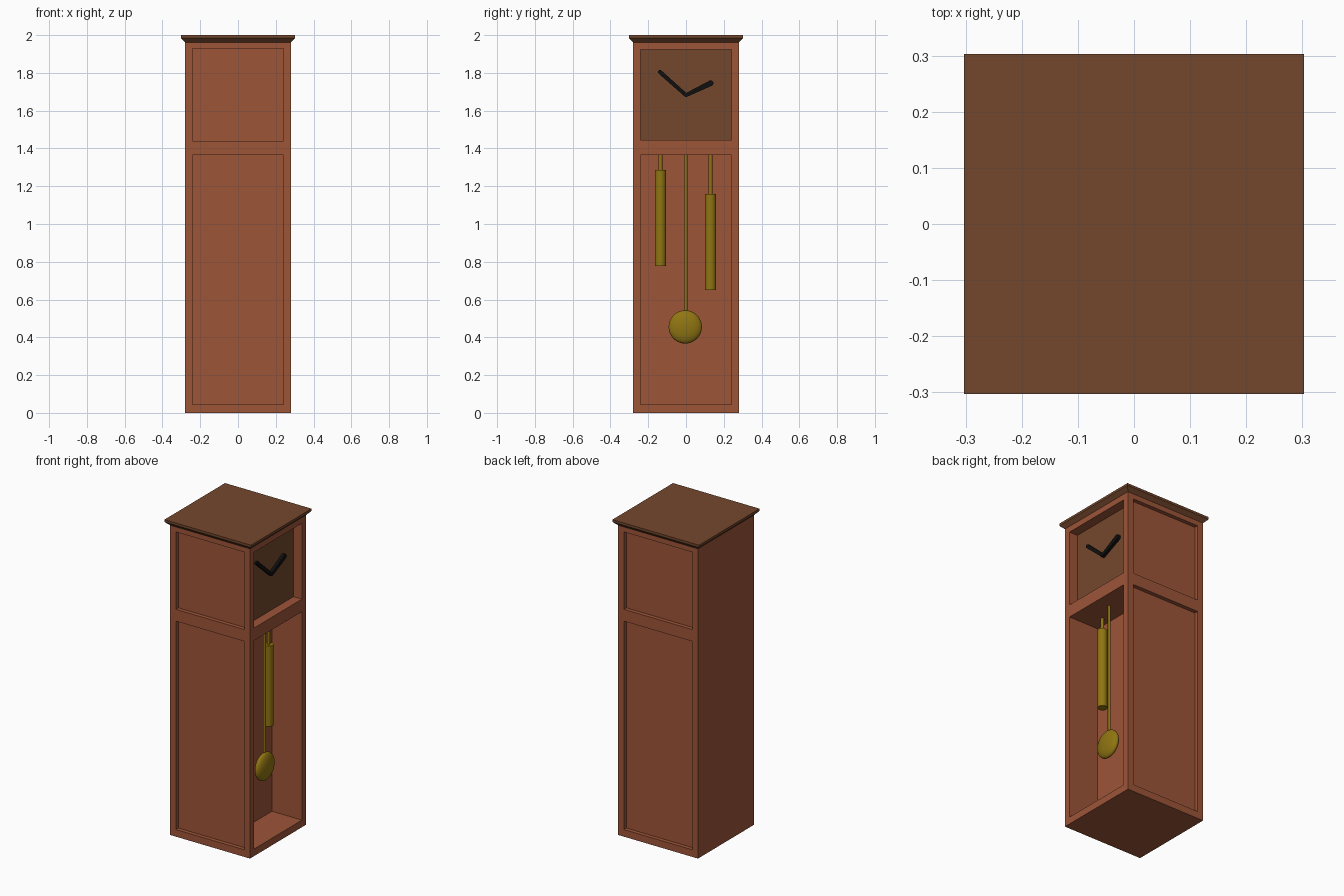
import bpy, bmesh, math
from mathutils import Vector

if "Cube" in bpy.data.objects:
    bpy.data.objects.remove(bpy.data.objects["Cube"])


def material(name, rgb):
    m = bpy.data.materials.new(name)
    m.diffuse_color = (*rgb, 1)
    m.use_nodes = True
    m.node_tree.nodes["Principled BSDF"].inputs["Base Color"].default_value = m.diffuse_color
    return m


WOOD = material("red_wood", (0.34, 0.09, 0.039))
DARK = material("dark_brown_wood", (0.175, 0.064, 0.027))
BRASS = material("brass", (0.28, 0.18, 0.006))
BLACK = material("black", (0.005, 0.005, 0.005))


def finish(name, bm, mat, smooth=False):
    bmesh.ops.recalc_face_normals(bm, faces=bm.faces[:])
    me = bpy.data.meshes.new(name)
    bm.to_mesh(me)
    bm.free()
    me.materials.append(mat)
    ob = bpy.data.objects.new(name, me)
    bpy.context.collection.objects.link(ob)
    bpy.ops.object.select_all(action='DESELECT')
    ob.select_set(True)
    bpy.context.view_layer.objects.active = ob
    if smooth:
        bpy.ops.object.shade_smooth_by_angle(angle=math.radians(35))
    return ob


def add_box(bm, x0, x1, y0, y1, z0, z1):
    vs = bmesh.ops.create_cube(bm, size=1)["verts"]
    for v in vs:
        v.co = Vector((x1 if v.co.x > 0 else x0,
                       y1 if v.co.y > 0 else y0,
                       z1 if v.co.z > 0 else z0))


def box(name, mat, *dims):
    bm = bmesh.new()
    add_box(bm, *dims)
    return finish(name, bm, mat)


def rod(name, mat, x, y, z0, z1, r, sides=32):
    bm = bmesh.new()
    bmesh.ops.create_cone(bm, cap_ends=True, segments=sides,
                          radius1=r, radius2=r, depth=z1 - z0)
    bmesh.ops.translate(bm, verts=bm.verts[:], vec=(x, y, (z0 + z1) / 2))
    return finish(name, bm, mat, True)


# cabinet: one block with recessed side panels, dial niche and pendulum niche
W = 0.28
P = 0.24
PANEL = 0.025
cabinet = box("cabinet", WOOD, -W, W, -W, W, 0, 1.965)
cut = bmesh.new()
for z0, z1 in ((0.045, 1.365), (1.44, 1.93)):
    add_box(cut, -P, P, -W - 0.1, -W + PANEL, z0, z1)
    add_box(cut, -P, P, W - PANEL, W + 0.1, z0, z1)
add_box(cut, 0.07, W + 0.1, -P, P, 0.045, 1.365)
add_box(cut, 0.215, W + 0.1, -P, P, 1.445, 1.925)
cutter = finish("niche_cutter", cut, WOOD)
cutter.hide_render = True
mod = cabinet.modifiers.new("niches", 'BOOLEAN')
mod.operation = 'DIFFERENCE'
mod.solver = 'EXACT'
mod.object = cutter
bpy.context.view_layer.objects.active = cabinet
bpy.ops.object.modifier_apply(modifier=mod.name)
bpy.data.objects.remove(cutter)

# flared crown with a flat top
bm = bmesh.new()
rings = []
for h, z in ((0.28, 1.962), (0.303, 1.985), (0.303, 2.0)):
    rings.append([bm.verts.new((sx * h, sy * h, z))
                  for sx, sy in ((-1, -1), (1, -1), (1, 1), (-1, 1))])
for a, b in zip(rings, rings[1:]):
    for i in range(4):
        j = (i + 1) % 4
        bm.faces.new((a[i], a[j], b[j], b[i]))
bm.faces.new(rings[0])
bm.faces.new(rings[-1])
finish("crown", bm, DARK)

# dial plate
box("dial", DARK, 0.214, 0.221, -P, P, 1.445, 1.925)


# clock hands: tapered bars with rounded tips
def hand(name, tip, w_base, w_tip, x0, x1):
    a, b = Vector((0, 1.682)), Vector(tip)
    d = (b - a).normalized()
    ang = math.atan2(d.y, d.x)
    pts = []
    for centre, r, start in ((b - d * w_tip, w_tip, -90), (a, w_base, 90)):
        for k in range(7):
            t = ang + math.radians(start + 30 * k)
            pts.append(centre + r * Vector((math.cos(t), math.sin(t))))
    bm = bmesh.new()
    f = bm.faces.new([bm.verts.new((x0, p.x, p.y)) for p in pts])
    ext = bmesh.ops.extrude_face_region(bm, geom=[f], use_keep_orig=True)["geom"]
    bmesh.ops.translate(bm, vec=(x1 - x0, 0, 0),
                        verts=[v for v in ext if isinstance(v, bmesh.types.BMVert)])
    finish(name, bm, BLACK)


hand("minute_hand", (-0.146, 1.812), 0.010, 0.011, 0.221, 0.234)
hand("hour_hand", (0.144, 1.752), 0.010, 0.015, 0.221, 0.240)

# pendulum: rod and lens-shaped bob
rod("pendulum_rod", BRASS, 0.185, 0, 0.50, 1.37, 0.0085, 16)
bm = bmesh.new()
bmesh.ops.create_uvsphere(bm, u_segments=40, v_segments=20, radius=1)
for v in bm.verts:
    v.co = Vector((0.19 + 0.032 * v.co.z, -0.004 + 0.088 * v.co.x,
                   0.455 + 0.088 * v.co.y))
finish("pendulum_bob", bm, BRASS, True)

# two hanging weights
for side, y, z0, z1 in (("left", -0.135, 0.777, 1.287), ("right", 0.13, 0.65, 1.16)):
    rod(side + "_weight", BRASS, 0.123, y, z0, z1, 0.029)
    rod(side + "_weight_rod", BRASS, 0.123, y, z1 - 0.01, 1.37, 0.010, 16)
